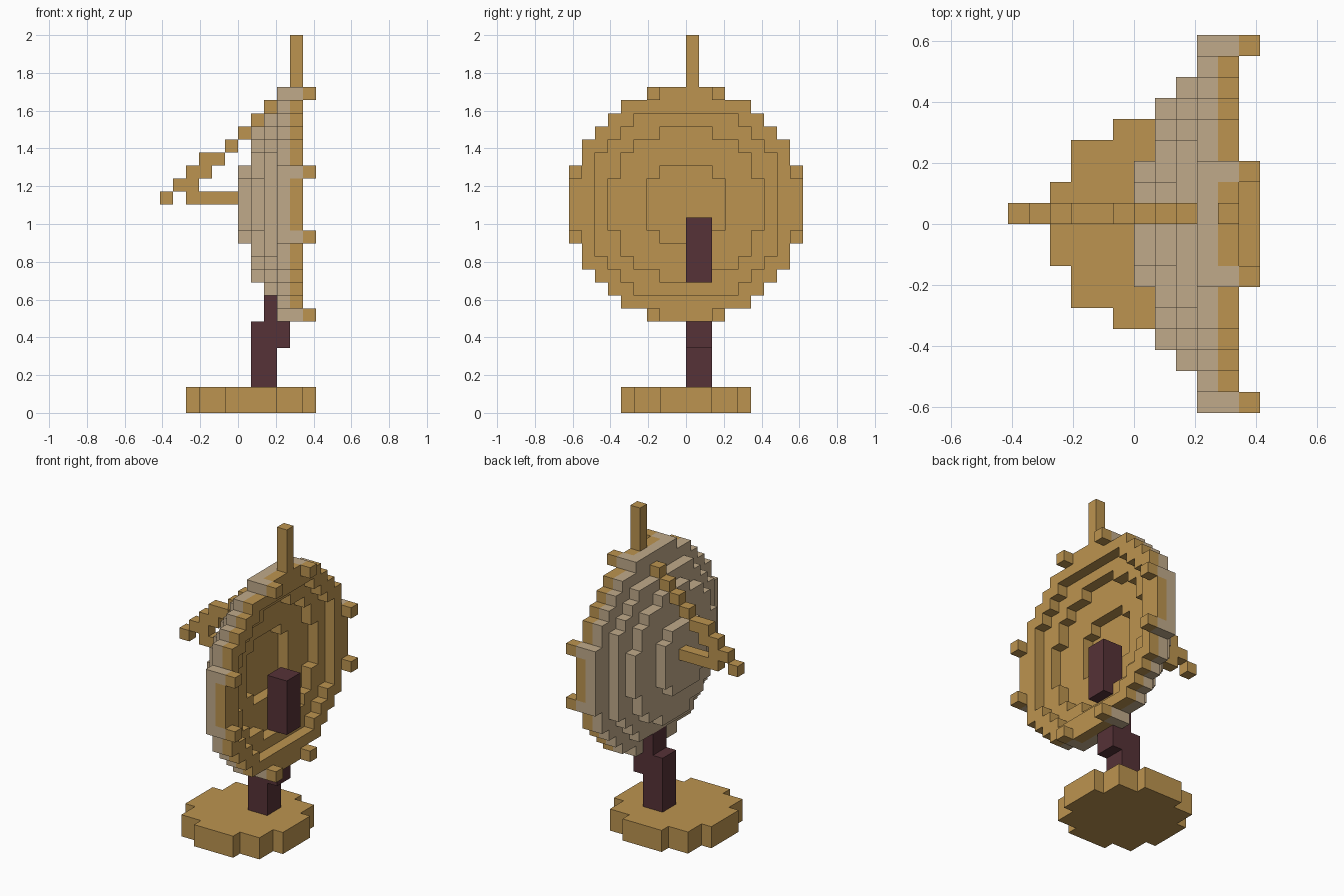
import bpy, bmesh
from mathutils import Vector, Matrix

if "Cube" in bpy.data.objects:
    bpy.data.objects.remove(bpy.data.objects["Cube"], do_unlink=True)

U = 2 / 29                      # edge of one block
ORIGIN = Vector((-6, -9, 0))    # corner of the block grid, in blocks
DISH_R2 = (9, 36, 55, 81)       # squared radii of the dish steps, in blocks


def material(name, rgb):
    m = bpy.data.materials.new(name)
    m.use_nodes = True
    m.diffuse_color = (*rgb, 1)
    bsdf = next(n for n in m.node_tree.nodes if n.type == 'BSDF_PRINCIPLED')
    bsdf.inputs["Base Color"].default_value = (*rgb, 1)
    return m


GOLD = material("ochre gold", (0.503, 0.296, 0.080))
TAN = material("greyish tan", (0.527, 0.402, 0.254))
DARK = material("dark plum brown", (0.093, 0.032, 0.038))


def finish(name, bm, mat):
    bmesh.ops.recalc_face_normals(bm, faces=bm.faces)
    me = bpy.data.meshes.new(name)
    bm.to_mesh(me)
    bm.free()
    me.materials.append(mat)
    ob = bpy.data.objects.new(name, me)
    bpy.context.collection.objects.link(ob)
    return ob


def boxes(name, mat, spans):
    """Boxes given as block ranges (x0, x1, y0, y1, z0, z1)."""
    bm = bmesh.new()
    for x0, x1, y0, y1, z0, z1 in spans:
        lo = (Vector((x0, y0, z0)) + ORIGIN) * U
        hi = (Vector((x1, y1, z1)) + ORIGIN) * U
        bmesh.ops.create_cube(bm, size=1, matrix=Matrix.Translation((lo + hi) / 2)
                              @ Matrix.Diagonal((*(hi - lo), 1)))
    return finish(name, bm, mat)


def stepped_plate(name, mat, r2_in, r2_out, place, depth, skip=()):
    """Blocky disc or ring on a plane, extruded; place maps (a, b) to a block corner."""
    bm = bmesh.new()
    for a in range(-9, 9):
        for b in range(-9, 9):
            r2 = (a + .5) ** 2 + (b + .5) ** 2
            if r2_in < r2 <= r2_out and (a, b) not in skip:
                bm.faces.new([bm.verts.new((Vector(place(a + p, b + q)) + ORIGIN) * U)
                              for p, q in ((0, 0), (1, 0), (1, 1), (0, 1))])
    bmesh.ops.remove_doubles(bm, verts=bm.verts, dist=U / 10)
    top = bmesh.ops.extrude_face_region(bm, geom=bm.faces[:], use_keep_orig=True)
    bmesh.ops.translate(bm, vec=Vector(depth) * U,
                        verts=[v for v in top["geom"] if isinstance(v, bmesh.types.BMVert)])
    bmesh.ops.recalc_face_normals(bm, faces=bm.faces)
    bmesh.ops.dissolve_limit(bm, angle_limit=0.01, verts=bm.verts, edges=bm.edges)
    return finish(name, bm, mat)


# Round base
stepped_plate("base", GOLD, 0, 25, lambda a, b: (7 + a, 9 + b, 0), (0, 0, 2))

# Leaning support post, and its end inside the dish
boxes("support_post", DARK, [(7, 9, 9, 11, 2, 7), (9, 10, 9, 11, 5, 7), (8, 9, 9, 11, 7, 9)])
boxes("receiver_block", DARK, [(9, 11, 9, 11, 10, 15)])

# Eight rim studs, where the rim is cut for their sockets
studs = [(a, b) for s in (-9, 8) for t in (-3, 2) for a, b in ((s, t), (t, s))]

# Dish: each step has a tan back layer and a gold inner layer
inner = 0
for n, outer in enumerate(DISH_R2):
    for label, mat, x in (("dish_back", TAN, 6 + n), ("dish_inside", GOLD, 7 + n)):
        stepped_plate(f"{label}_{n + 1}", mat, inner, outer,
                      lambda a, b, x=x: (x, 9 + a, 16 + b), (1, 0, 0),
                      studs if x == 10 else ())
    inner = outer

for label, mat, x in (("stud_sockets", TAN, 10), ("rim_studs", GOLD, 11)):
    boxes(label, mat, [(x, x + 1, 9 + a, 10 + a, 16 + b, 17 + b) for a, b in studs])

# Top antenna
boxes("antenna", GOLD, [(10, 11, 9, 10, 25, 29)])

# Rear arm: a straight bar and a stepped diagonal strut, as x ranges per row
boxes("rear_bar", GOLD, [(2, 6, 9, 10, 16, 17)])
steps = ((0, 1), (1, 3), (2, 4), (3, 5), (5, 6), (6, 7), (7, 8), (8, 9))
boxes("rear_strut", GOLD, [(x0, x1, 9, 10, 16 + k, 17 + k) for k, (x0, x1) in enumerate(steps)])
